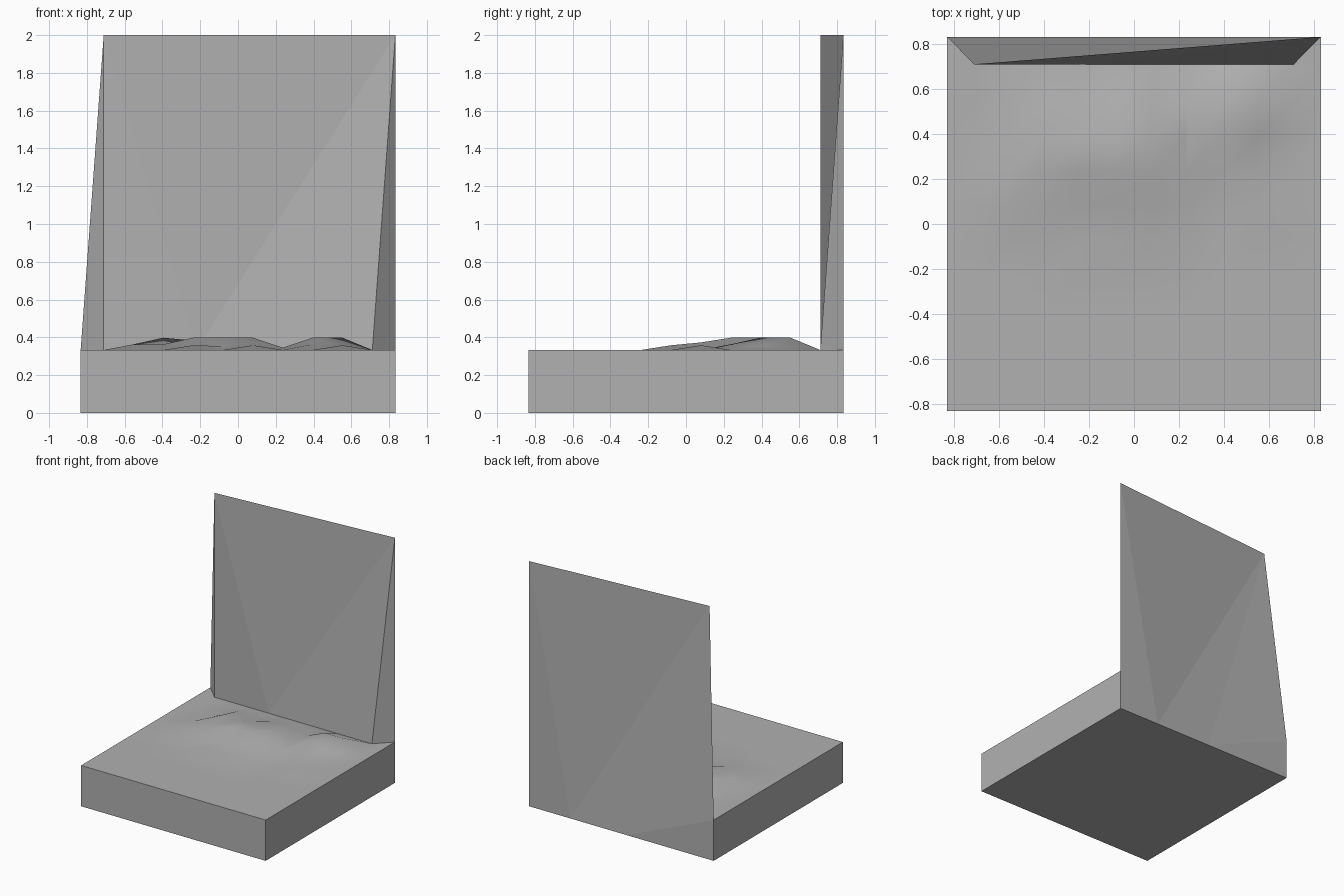
import bpy, bmesh, math

if "Cube" in bpy.data.objects:
    bpy.data.objects.remove(bpy.data.objects["Cube"])

R, I, H, TOP = 0.833, 0.711, 0.333, 2.0      # outer half, inner half, floor height, wall top
STEP = 2 * I / 9

grey = bpy.data.materials.new("mid_grey")
grey.diffuse_color = (.44, .44, .44, 1)
grey.use_nodes = True
grey.node_tree.nodes["Principled BSDF"].inputs["Base Color"].default_value = grey.diffuse_color


def finish(bm, name, smooth):
    bmesh.ops.recalc_face_normals(bm, faces=bm.faces)
    mesh = bpy.data.meshes.new(name)
    bm.to_mesh(mesh)
    bm.free()
    mesh.materials.append(grey)
    ob = bpy.data.objects.new(name, mesh)
    bpy.context.collection.objects.link(ob)
    if smooth:
        bpy.ops.object.select_all(action='DESELECT')
        ob.select_set(True)
        bpy.context.view_layer.objects.active = ob
        bpy.ops.object.shade_smooth_by_angle(angle=math.radians(30))
    return ob


# Floor slab: grid top with low bumps, skirt sides and bottom; open at the back
bumps = {(3, 8): .065, (3, 7): .03, (2, 7): .03, (2, 6): .03, (3, 6): .03,
         (4, 8): .05, (5, 8): .065, (6, 8): .065, (4, 7): .065, (5, 7): .065,
         (6, 7): .065, (5, 6): .02, (6, 6): .04, (4, 5): .025, (6, 5): .025,
         (7, 7): .012, (7, 8): .012, (8, 9): .065, (9, 9): .065, (8, 8): .065,
         (9, 8): .025, (8, 7): .03, (9, 6): .025, (3, 9): .03, (5, 9): .03, (6, 9): .03}
xs = [-R] + [-I + STEP * k for k in range(10)] + [R]
ys = xs[:-1]
bm = bmesh.new()
g = [[bm.verts.new((x, y, H + bumps.get((i, j), 0))) for j, y in enumerate(ys)]
     for i, x in enumerate(xs)]
for i in range(len(xs) - 1):
    for j in range(len(ys) - 1):
        bm.faces.new((g[i][j], g[i + 1][j], g[i + 1][j + 1], g[i][j + 1]))
corner = [bm.verts.new((sx * R, sy * R, 0)) for sx, sy in ((-1, -1), (1, -1), (1, 1), (-1, 1))]
bm.faces.new(corner)
bm.faces.new([row[0] for row in g] + [corner[1], corner[0]])
for side, a, b in ((0, 0, 3), (-1, 1, 2)):
    back = bm.verts.new((xs[side], R, H))
    bm.faces.new(g[side] + [back, corner[b], corner[a]])
finish(bm, "floor_slab", True)

# Back wall: wedge rising to one slanted top edge
pts = dict(
    a0=(-R, R, 0), a=(-R, R, H), b0=(R, R, 0), bt=(R, R, TOP), b=(R, R, H),
    c=(I, I, H), d=(-I, I, H), dt=(-I, I, TOP), p=(-.22, I, H),
    e=(-R, I, H), f=(R, I, H), q=(-.05, R, 0), r=(.46, R, 0))
faces = ("d p dt", "p bt dt", "p c bt",              # front
         "c b bt", "a d dt", "e d a", "c f b",       # ends and floor corners
         "a0 q a", "a q dt", "q r dt", "r bt dt", "r b0 b bt")  # back
bm = bmesh.new()
v = {k: bm.verts.new(co) for k, co in pts.items()}
for f in faces:
    bm.faces.new([v[k] for k in f.split()])
finish(bm, "back_wall", False)
